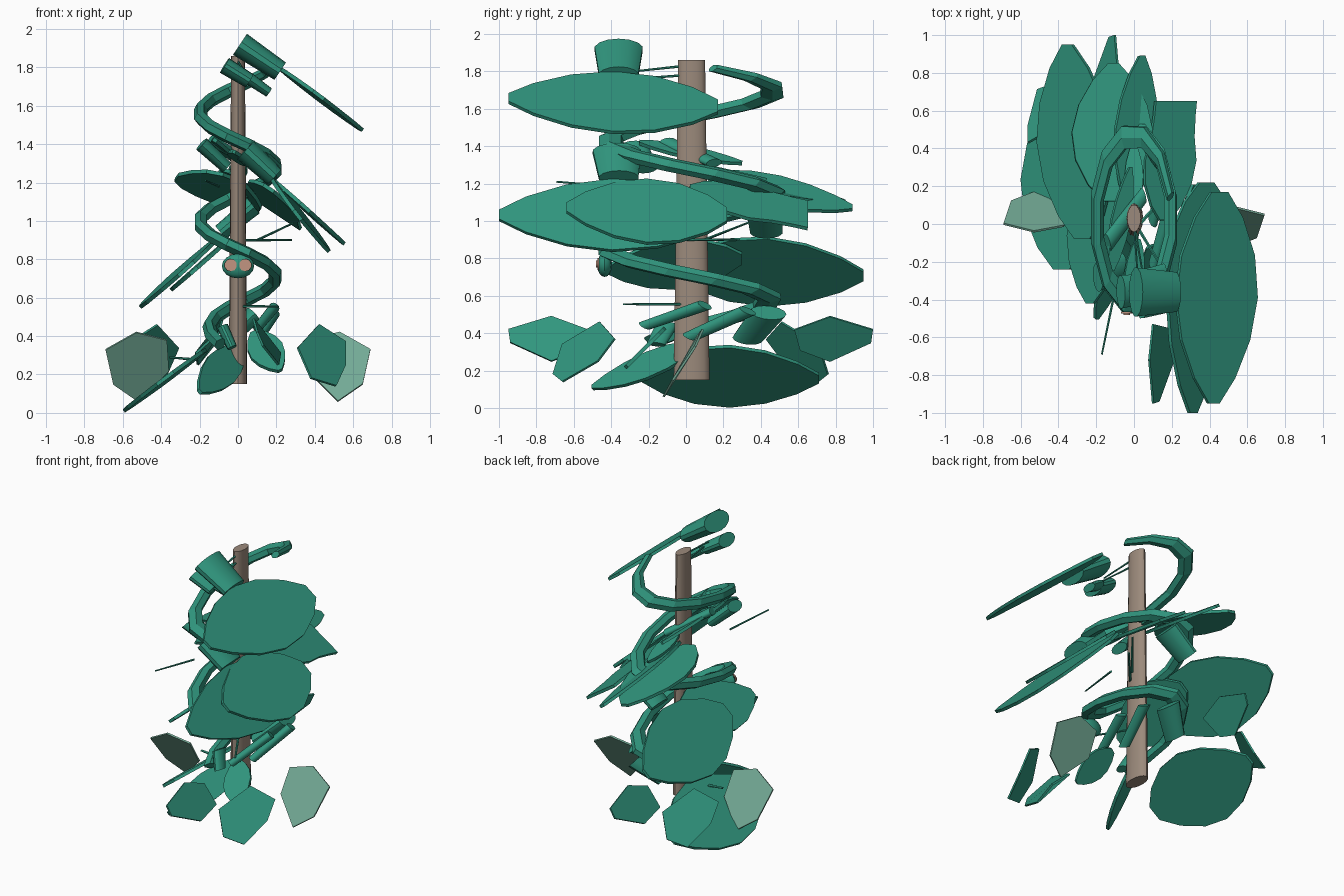
import bpy, bmesh, math
from mathutils import Vector as V

if "Cube" in bpy.data.objects:
    bpy.data.objects.remove(bpy.data.objects["Cube"])


def material(name, rgb):
    m = bpy.data.materials.new(name)
    m.diffuse_color = (*rgb, 1)
    m.use_nodes = True
    m.node_tree.nodes["Principled BSDF"].inputs["Base Color"].default_value = m.diffuse_color
    return m


GREEN = material("leaf_green", (0.030, 0.305, 0.209))
PALE = material("pale_green", (0.175, 0.41, 0.31))
WOOD = material("pole_wood", (0.33, 0.255, 0.20))
PINK = material("bud_pink", (0.54, 0.30, 0.22))


def add_mesh(name, bm, mat, smooth=False):
    bmesh.ops.recalc_face_normals(bm, faces=bm.faces)
    me = bpy.data.meshes.new(name)
    bm.to_mesh(me)
    bm.free()
    me.materials.append(mat)
    ob = bpy.data.objects.new(name, me)
    bpy.context.collection.objects.link(ob)
    if smooth:
        bpy.ops.object.select_all(action='DESELECT')
        ob.select_set(True)
        bpy.context.view_layer.objects.active = ob
        bpy.ops.object.shade_smooth_by_angle(angle=math.radians(40))
    return ob


def plate(name, pts, mat=GREEN, thick=0.012):
    """Thin flat plate from an outline."""
    pts = [V(p) for p in pts]
    n = V((0, 0, 0))
    for a, b in zip(pts, pts[1:] + pts[:1]):
        n += a.cross(b)
    n = n.normalized() * thick / 2
    bm = bmesh.new()
    top = [bm.verts.new(p + n) for p in pts]
    low = [bm.verts.new(p - n) for p in pts]
    bm.faces.new(top)
    bm.faces.new(low[::-1])
    for i in range(len(pts)):
        j = (i + 1) % len(pts)
        bm.faces.new((top[i], low[i], low[j], top[j]))
    return add_mesh(name, bm, mat)


def leaf(name, base, tip, side, end=.13, thick=0.02):
    """Oval leaf; side is the half-width vector, end the bluntness of the tip."""
    base, tip, side = V(base), V(tip), V(side)
    prof = [(0, .2), (.12, .58), (.3, .9), (.5, 1), (.7, max(.84, end)),
            (.88, max(.5, end)), (1, end)]
    edge = lambda s: [base.lerp(tip, t) + side * w * s for t, w in prof]
    return plate(name, edge(1) + edge(-1)[::-1], GREEN, thick)


def tube(name, a, b, r1, r2, mat=GREEN, n=14):
    """Tapered tube, built round and stretched to twice its depth."""
    a, b = V((a[0], a[1] / 2, a[2])), V((b[0], b[1] / 2, b[2]))
    d = b - a
    bm = bmesh.new()
    bmesh.ops.create_cone(bm, cap_ends=True, segments=n, radius1=r1, radius2=r2, depth=d.length)
    bm.transform(d.to_track_quat('Z', 'Y').to_matrix().to_4x4())
    for v in bm.verts:
        v.co += (a + b) / 2
        v.co.y *= 2
    return add_mesh(name, bm, mat, True)


# Support pole
tube("pole", (0, 0.03, 0.15), (0, 0.03, 1.86), 0.048, 0.036, WOOD, 16)

# Climbing stem winding around the pole
STEPS = 31
cu = bpy.data.curves.new("climbing_stem", 'CURVE')
cu.dimensions = '3D'
cu.bevel_depth = 0.036
cu.bevel_resolution = 1
cu.use_fill_caps = True
sp = cu.splines.new('POLY')
sp.points.add(STEPS)
for i, p in enumerate(sp.points):
    deg = 15 + (945 - 15) * i / STEPS
    k = 1 - 0.35 * max(0, (deg - 780) / 165)
    t = math.radians(deg)
    p.co = (0.2 * k * math.cos(t), 0.015 + 0.222 * k * math.sin(t),
            1.70 - 0.565 * (deg - 90) / 360, 1)
    p.radius = min(1, 0.6 + 0.15 * i)
sp.use_smooth = False
stem = bpy.data.objects.new("climbing_stem", cu)
stem.scale.y = 2
cu.materials.append(GREEN)
bpy.context.collection.objects.link(stem)

# Ring of low drooping leaves, each with a twin turned half a turn
ring = {
    "pale_leaf": (PALE, [(.69, .05, .33), (.53, .09, .42), (.37, .06, .38),
                         (.36, -.03, .22), (.52, -.12, .06), (.65, -.07, .15)]),
    "corner_leaf": (GREEN, [(.42, -.46, .46), (.56, -.38, .37), (.56, -.47, .25),
                            (.51, -.66, .14), (.38, -.71, .18), (.31, -.66, .34)]),
    "outer_leaf": (GREEN, [(.10, -.53, .42), (.08, -.72, .49), (.10, -.95, .42),
                           (.13, -.94, .35), (.21, -.72, .25), (.22, -.56, .31)]),
}
for name, (mat, pts) in ring.items():
    plate(name + "_front", pts, mat)
    plate(name + "_back", [(-x, 0.05 - y, z) for x, y, z in pts], mat)

# Large leaves: base, tip, half-width vector, bluntness
big = [
    ("top_leaf", (.45, .17, 1.61), (.42, -.95, 1.655), (.215, 0, -.16)),
    ("middle_leaf_long", (.34, .21, 1.03), (.31, -1.0, 1.03), (.15, 0, -.19)),
    ("middle_leaf_short", (.38, .22, 1.03), (.35, -.64, 1.07), (.19, 0, -.17)),
    ("back_right_leaf", (.16, .02, 1.17), (.22, .65, 1.03), (.135, 0, -.09), .8),
    ("back_leaf", (-.12, .12, 1.25), (-.11, .85, 1.10), (.215, 0, -.04)),
    ("back_leaf_low", (-.02, .12, 1.24), (.04, .89, 1.07), (.11, 0, -.08)),
    ("left_leaf", (-.27, -.08, .75), (-.35, .95, .71), (.20, 0, .18)),
    ("left_leaf_front", (-.17, .3, .80), (-.23, -.42, .74), (.15, 0, .13)),
    ("bottom_leaf", (-.38, -.24, .18), (-.38, .71, .16), (.215, 0, .16)),
    ("bottom_front_leaf", (.02, .08, .34), (-.20, -.5, .11), (.065, 0, -.07)),
    ("bottom_right_leaf", (.08, -.12, .42), (.22, -.32, .22), (.08, .04, .04)),
    ("upper_blade", (-.12, -.25, 1.42), (-.02, .30, 1.31), (.05, 0, -.03)),
    ("inner_blade", (0, .08, 1.30), (0, .43, 1.22), (.05, 0, 0)),
    ("front_blade", (.02, -.08, 1.30), (-.02, -.45, 1.36), (.05, 0, -.02)),
]
for args in big:
    leaf(*args)

# Rolled young leaves
rolls = [
    ((0.01, -.36, 1.92), (.22, -.36, 1.78), .066, .054),
    ((-.07, -.36, 1.81), (.06, -.34, 1.73), .045, .040),
    ((.06, -.30, 1.74), (.16, -.26, 1.67), .032, .026),
    ((.04, -.37, 1.37), (.19, -.36, 1.23), .066, .054),
    ((-.19, -.28, 1.40), (-.06, -.22, 1.28), .040, .034),
    ((-.14, -.1, 1.42), (.05, .15, 1.31), .028, .024),
    ((.08, .42, 1.08), (-.09, .43, .94), .052, .044),
    ((.08, .44, .51), (-.07, .33, .37), .050, .042),
    ((.19, .10, .55), (.10, -.22, .44), .028, .024),
    ((.19, .33, .52), (.10, .02, .38), .030, .026),
    ((-.08, -.1, .45), (-.03, -.16, .34), .030, .026),
]
for i, args in enumerate(rolls):
    tube("rolled_leaf_%d" % (i + 1), *args)

# Thin shoots
shoots = [
    ((0, 0, 1.83), (.02, -.28, 1.80)), ((0, 0, 1.78), (.05, -.28, 1.76)),
    ((-.10, -.35, 1.18), (-.17, -.69, 1.21)), ((.03, 0, .90), (.28, .28, .90)),
    ((.02, -.02, .555), (.21, -.33, .555)), ((-.25, .1, .28), (-.36, .1, .29)),
    ((.10, .1, .90), (.29, .33, .99)),
]
for i, (a, b) in enumerate(shoots):
    tube("shoot_%d" % (i + 1), a, b, .007, .005, GREEN, 6)

# Round bud with two pink spots on its front
bm = bmesh.new()
bmesh.ops.create_uvsphere(bm, u_segments=12, v_segments=8, radius=1)
for v in bm.verts:
    v.co = (v.co.x * .084, v.co.y * .04 - .435, v.co.z * .064 + .765)
add_mesh("bud", bm, GREEN, True)
for s in (-1, 1):
    for part, r, y in (("rim", .033, -.465), ("spot", .019, -.472)):
        tube("bud_%s_%s" % (part, "left" if s < 0 else "right"),
             (s * .038, y, .77), (s * .038, y - .009, .77), r, r, PINK, 10)
